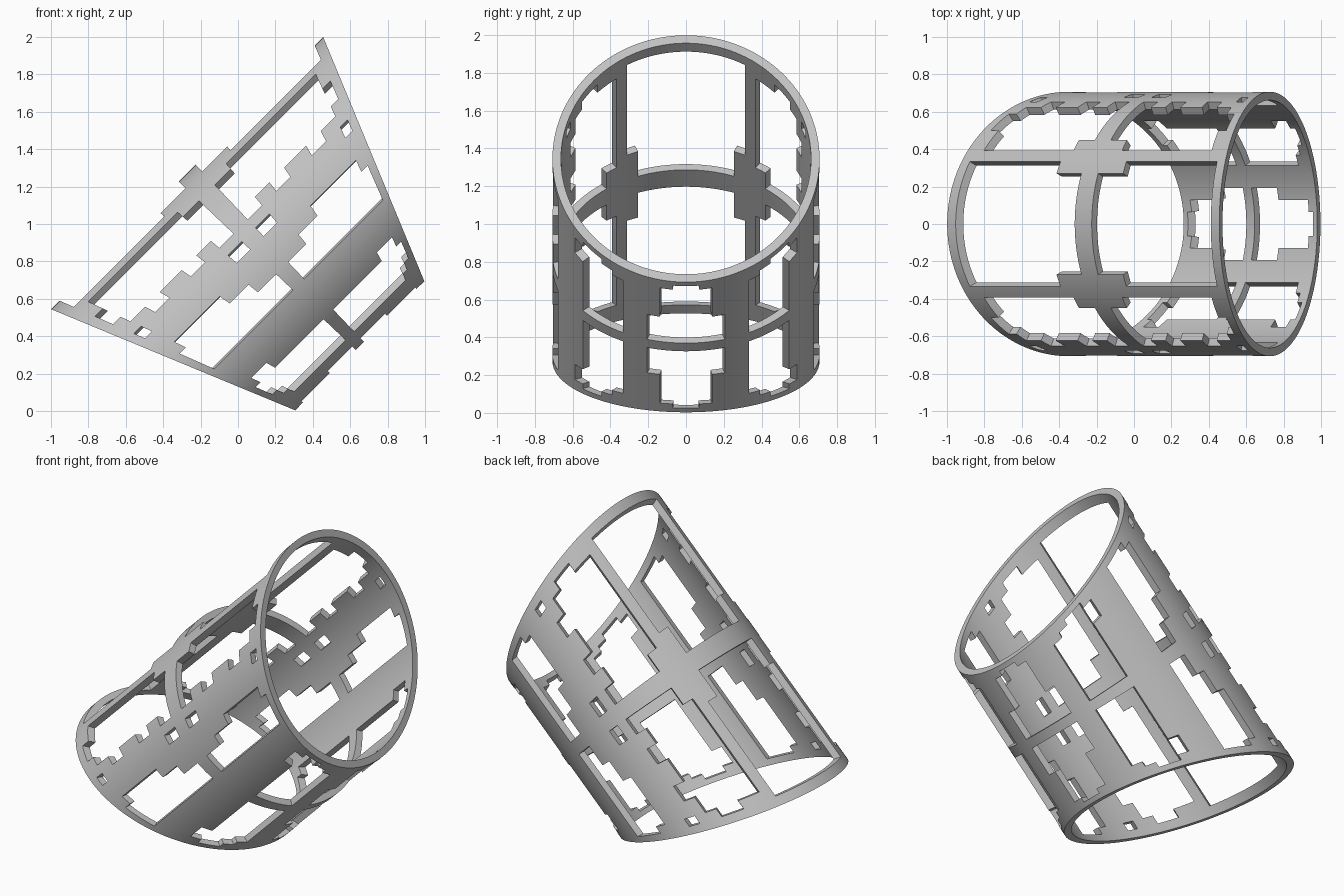
import bpy, bmesh, math
from mathutils import Vector

if "Cube" in bpy.data.objects:
    bpy.data.objects.remove(bpy.data.objects["Cube"], do_unlink=True)

RADIUS, WALL = 0.707, 0.045
COLS, SUB, ROWS = 32, 4, 16          # cells per half turn, facets per cell, rows per half length
MITRE = math.radians(22.5)
HALF = 0.758                         # half length along the axis

# Openings as (first row, last row, first column, end column); rows count from the
# middle ring to the end ring, columns from the upper ridge to the underside.
OPENINGS = [
    # open top bay, pinched by tabs beside the ring
    (1, 3, 0, 4), (4, 14, 0, 5),
    # upper side bay
    (1, 2, 7, 12), (3, 4, 6, 11), (5, 6, 6, 12), (7, 9, 6, 11),
    (10, 11, 6, 12), (12, 12, 6, 11), (13, 13, 6, 11), (14, 14, 8, 10),
    # small peep holes in the side strap
    (1, 2, 13, 14), (14, 14, 12, 13),
    # lower side bay
    (1, 3, 17, 19), (4, 6, 16, 19), (7, 13, 15, 19), (14, 14, 16, 19),
    # lower corner bay
    (1, 10, 23, 27), (11, 12, 22, 27), (13, 13, 22, 26), (14, 14, 23, 25),
    # underside bay
    (1, 6, 29, 32), (7, 13, 30, 32), (14, 14, 31, 32),
]


def is_open(row, col):
    return any(a <= row <= b and c <= col < d for a, b, c, d in OPENINGS)


def place(angle, u, r):
    """Bend a flat (angle, length, radius) point into the tilted mitred tube."""
    v = r * math.cos(MITRE) * math.cos(angle)
    s = 0.705 + u * (HALF + math.tan(MITRE) * v)
    t = 0.44 + v
    return Vector(((s - t) / math.sqrt(2) + 0.003, r * math.sin(angle), (s + t) / math.sqrt(2)))


# Lattice skin: only the solid cells get faces
bm = bmesh.new()
segments = 2 * COLS * SUB
grid = [[bm.verts.new((math.tau * j / segments, i / ROWS, RADIUS)) for j in range(segments)]
        for i in range(-ROWS, ROWS + 1)]
for i in range(2 * ROWS):
    row = i - ROWS if i >= ROWS else ROWS - 1 - i
    for j in range(segments):
        col = j // SUB
        col = min(col, 2 * COLS - 1 - col)
        if not is_open(row, col):
            k = (j + 1) % segments
            bm.faces.new((grid[i][j], grid[i][k], grid[i + 1][k], grid[i + 1][j]))
bmesh.ops.delete(bm, geom=[v for v in bm.verts if not v.link_faces], context='VERTS')

# Wall thickness, then bend into shape
result = bmesh.ops.extrude_face_region(bm, geom=bm.faces[:], use_keep_orig=True)
for v in result["geom"]:
    if isinstance(v, bmesh.types.BMVert):
        v.co.z = RADIUS - WALL
for v in bm.verts:
    v.co = place(*v.co)
bmesh.ops.recalc_face_normals(bm, faces=bm.faces[:])

mesh = bpy.data.meshes.new("lattice_tube")
bm.to_mesh(mesh)
bm.free()
tube = bpy.data.objects.new("lattice_tube", mesh)
bpy.context.collection.objects.link(tube)

# Plain grey finish
grey = bpy.data.materials.new("plain_grey")
grey.use_nodes = True
colour = (0.55, 0.55, 0.55, 1)
grey.diffuse_color = colour
grey.node_tree.nodes["Principled BSDF"].inputs["Base Color"].default_value = colour
mesh.materials.append(grey)

bpy.ops.object.select_all(action='DESELECT')
tube.select_set(True)
bpy.context.view_layer.objects.active = tube
bpy.ops.object.shade_smooth_by_angle(angle=math.radians(30))
